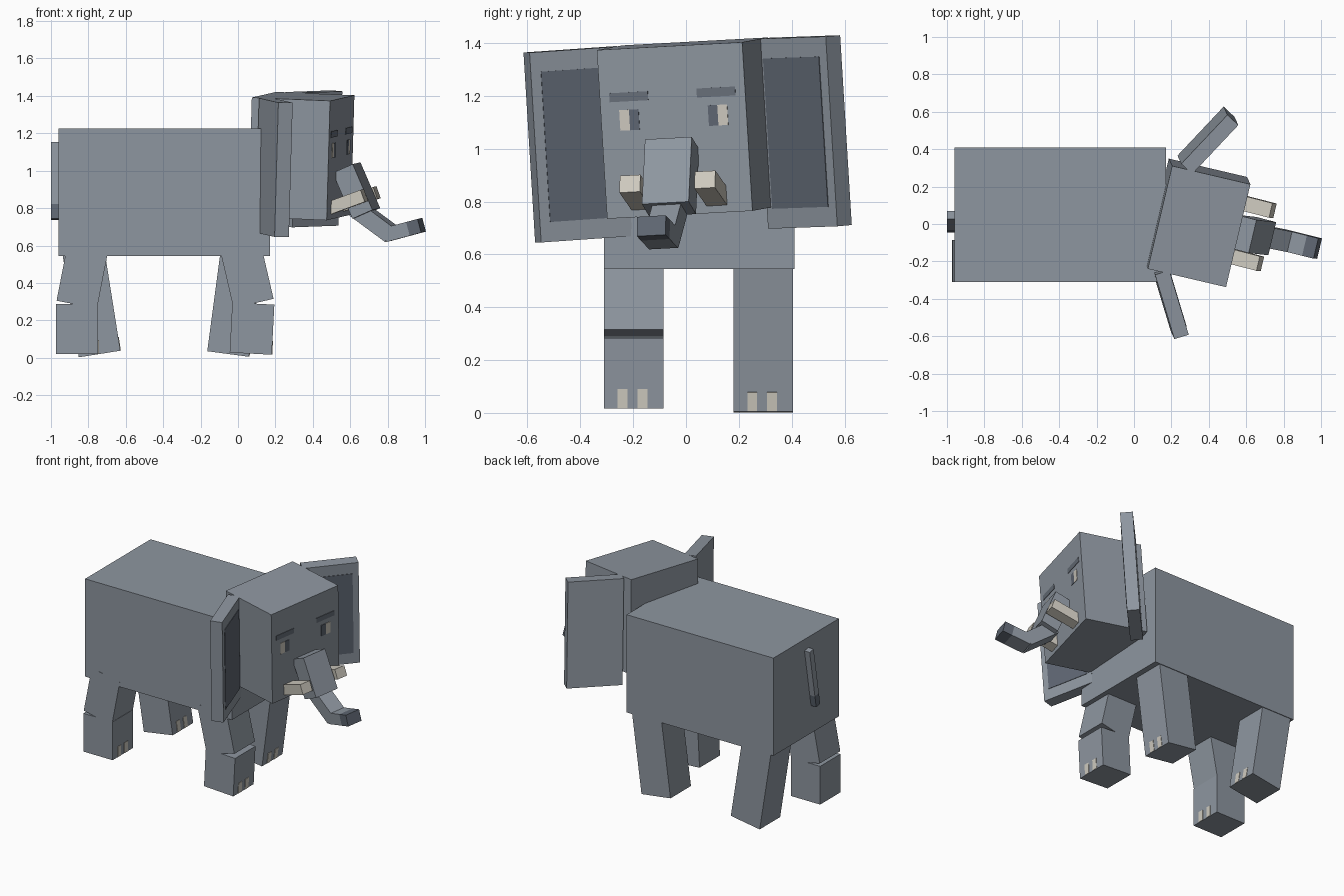
import bpy
from math import radians
from mathutils import Matrix, Vector

if "Cube" in bpy.data.objects:
    bpy.data.objects.remove(bpy.data.objects["Cube"])


def material(name, r, g, b):
    m = bpy.data.materials.new(name)
    m.use_nodes = True
    m.diffuse_color = (r, g, b, 1)
    node = next(n for n in m.node_tree.nodes if n.type == 'BSDF_PRINCIPLED')
    node.inputs["Base Color"].default_value = (r, g, b, 1)
    return m


GREY = material("hide grey", 0.27, 0.305, 0.35)
DARK = material("dark slate", 0.115, 0.135, 0.17)
BROW = material("brow grey", 0.14, 0.162, 0.195)
IVORY = material("ivory", 0.62, 0.59, 0.52)


def box(name, frame, xs, ys, zs, mat):
    """Box between local bounds xs, ys, zs, placed by a frame."""
    bpy.ops.mesh.primitive_cube_add(size=1)
    ob = bpy.context.object
    ob.name = name
    spans = (xs, ys, zs)
    centre = Vector([(a + b) / 2 for a, b in spans])
    size = Vector([abs(b - a) for a, b in spans])
    ob.data.transform(Matrix.Translation(centre) @ Matrix.Diagonal(size).to_4x4())
    ob.matrix_world = frame
    ob.data.materials.append(mat)
    return ob


def turned(x, y, z, degrees=0, axis='Y'):
    return Matrix.Translation((x, y, z)) @ Matrix.Rotation(radians(degrees), 4, axis)


def around(c, width):
    return (c - width / 2, c + width / 2)


# Body
WORLD = Matrix.Identity(4)
box("body", WORLD, (-0.96, 0.17), (-0.31, 0.41), (0.545, 1.225), GREY)

# Tail, swinging to one side
tail = turned(-0.98, -0.025, 0.74, -10, 'X')
box("tail", tail, (-0.02, 0.03), (-0.022, 0.022), (0.08, 0.415), GREY)
box("tail_tip", tail, (-0.02, 0.03), (-0.022, 0.022), (0, 0.08), DARK)


# Legs: left pair straight, right pair bent at the knee
LEG = 0.225


def foot(name, frame, height):
    box(name, frame, around(0, LEG), around(0, LEG), (0, height), GREY)
    for i, y in enumerate((-0.06, 0.015)):
        box(f"{name}_nail_{i + 1}", frame, around(LEG / 2, 0.006),
            around(y + 0.018, 0.037), (0.001, 0.074), IVORY)


foot("front_left_leg", turned(-0.053, 0.293, 0.02, 7.6), 0.6)
foot("rear_left_leg", turned(-0.74, 0.293, 0.02, -9), 0.6)
foot("front_right_shin", turned(0.068, -0.198, 0.022, 3), 0.268)
foot("rear_right_shin", turned(-0.86, -0.198, 0.02), 0.266)
box("front_right_thigh", turned(0.19, -0.198, 0.315, -13),
    (-0.22, 0), around(0, LEG), (0, 0.32), GREY)
box("rear_right_thigh", turned(-0.97, -0.198, 0.305, 11),
    (0, 0.22), around(0, LEG), (0, 0.32), GREY)

# Head frame: local x forward, y left, z up
left = Vector((0.23, 0.972, 0.053)).normalized()
up = Vector((0.023, -0.083, 0.996))
forward = left.cross(up).normalized()
up = forward.cross(left)
head = Matrix((forward, left, up)).transposed().to_4x4()
head.translation = (0.339, 0.006, 1.078)
FACE = 0.215
box("head", head, (-FACE, FACE), (-0.283, 0.283), (-0.32, 0.32), GREY)

# Paired features of the head
for side, s in (("left", 1), ("right", -1)):
    def pair(a, b):
        return (s * a, s * b)

    plate = around(FACE, 0.006)
    box(f"{side}_eye_white", head, plate, pair(0.172, 0.21), (0.01, 0.088), IVORY)
    box(f"{side}_pupil", head, plate, pair(0.135, 0.172), (0.01, 0.088), DARK)
    box(f"{side}_brow", head, plate, pair(0.095, 0.245), (0.12, 0.154), BROW)

    # Ear opens forward, hinged at the back of the head
    ear = head @ turned(-0.17, s * 0.305, -0.04, -s * 30, 'Z')
    box(f"{side}_ear", ear, (0, 0.08), pair(0, 0.36), (-0.36, 0.36), GREY)
    box(f"{side}_ear_lining", ear, around(0.08, 0.006), pair(0.03, 0.32),
        (-0.285, 0.285), DARK)

    # Tusk rising forward
    tusk = head @ turned(0.2, s * 0.146, -0.262, -22)
    box(f"{side}_tusk", tusk, (0, 0.2), (-0.04, 0.04), (-0.034, 0.034), IVORY)

# Trunk in three bent segments
box("trunk_upper", head @ turned(0.305, -0.005, -0.025, 64.4),
    (0, 0.267), around(0, 0.182), (-0.12, 0), GREY)
box("trunk_middle", head @ turned(0.311, -0.005, -0.266, 33.6),
    (0, 0.24), around(0, 0.112), around(0, 0.09), GREY)
end = head @ turned(0.484, -0.005, -0.4, -17)
box("trunk_lower", end, (0, 0.132), around(0, 0.112), around(0, 0.076), GREY)
box("trunk_tip", end, (0.132, 0.197), around(0, 0.112), around(0, 0.076), DARK)
